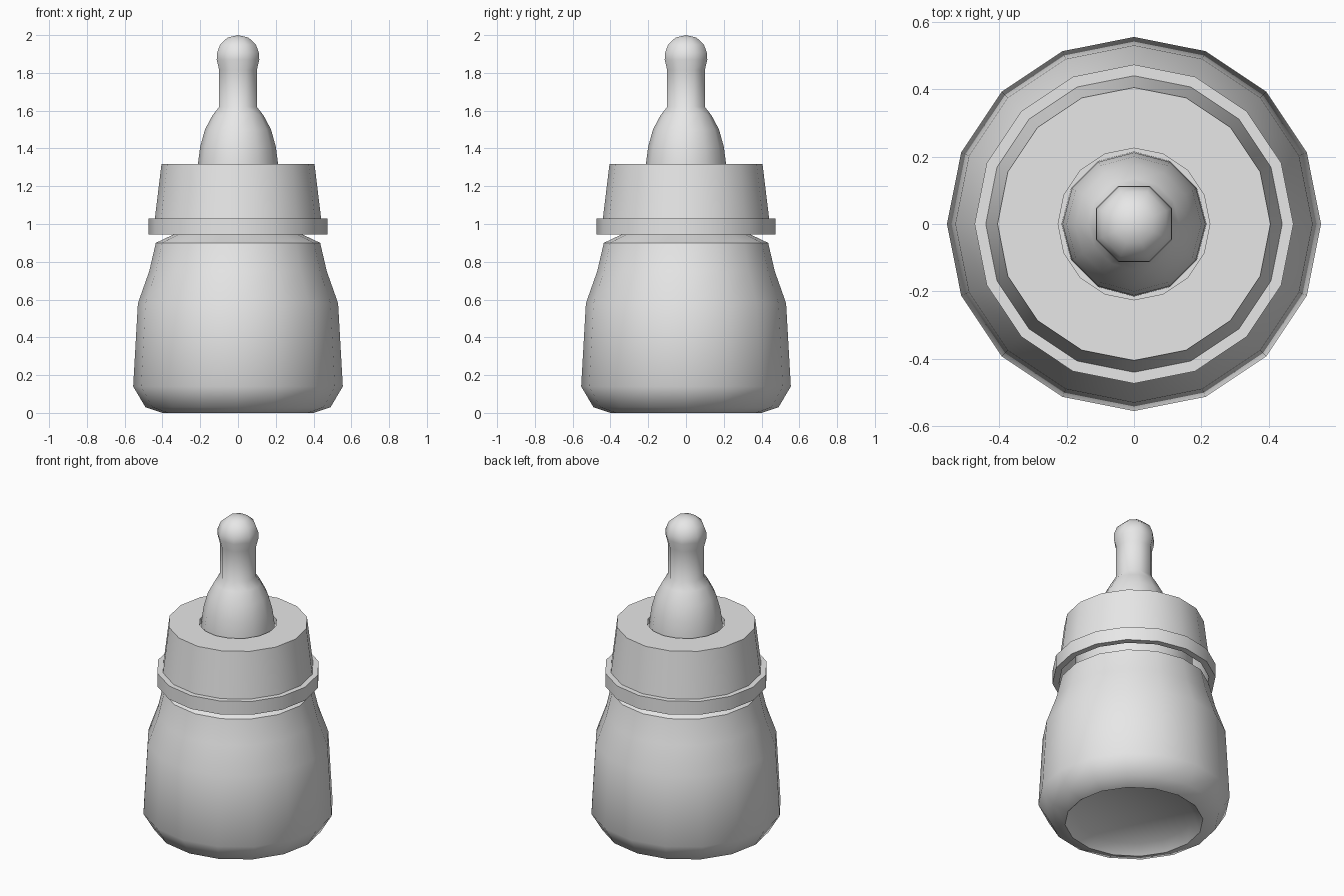
import bpy, bmesh, math

if "Cube" in bpy.data.objects:
    bpy.data.objects.remove(bpy.data.objects["Cube"])

plastic = bpy.data.materials.new("light grey")
plastic.diffuse_color = (0.8, 0.8, 0.8, 1)
plastic.use_nodes = True
plastic.node_tree.nodes["Principled BSDF"].inputs["Base Color"].default_value = plastic.diffuse_color


def make_ring(bm, r, z, n, turn):
    """One ring of vertices with angles; a zero radius gives a single pole."""
    if r == 0:
        return [(0.0, bm.verts.new((0, 0, z)))]
    angles = [turn + 2 * math.pi * i / n for i in range(n)]
    return [(a, bm.verts.new((r * math.cos(a), r * math.sin(a), z))) for a in angles]


def stitch(bm, low, high):
    """Join two rings, which may differ in side count."""
    n, m = len(low), len(high)
    if n == m:
        for i in range(n):
            j = (i + 1) % n
            bm.faces.new((low[i][1], low[j][1], high[j][1], high[i][1]))
        return
    if n == 1 or m == 1:
        ring, pole = (high, low[0][1]) if n == 1 else (low, high[0][1])
        for i in range(len(ring)):
            bm.faces.new((ring[i][1], ring[(i + 1) % len(ring)][1], pole))
        return
    i = j = 0
    full = 2 * math.pi
    while i < n or j < m:
        next_low = low[(i + 1) % n][0] + full * ((i + 1) // n)
        next_high = high[(j + 1) % m][0] + full * ((j + 1) // m)
        a, b = low[i % n][1], high[j % m][1]
        if j >= m or (i < n and next_low <= next_high):
            bm.faces.new((a, low[(i + 1) % n][1], b))
            i += 1
        else:
            bm.faces.new((a, high[(j + 1) % m][1], b))
            j += 1


def lathe(name, sections, angle, closed=False):
    """sections: list of (side count, turn, [(radius, z), ...])"""
    bm = bmesh.new()
    rings = [make_ring(bm, r, z, n, t) for n, t, pts in sections for r, z in pts]
    for low, high in zip(rings, rings[1:]):
        stitch(bm, low, high)
    if closed:
        stitch(bm, rings[-1], rings[0])
    bmesh.ops.recalc_face_normals(bm, faces=bm.faces)
    mesh = bpy.data.meshes.new(name)
    bm.to_mesh(mesh)
    bm.free()
    mesh.materials.append(plastic)
    obj = bpy.data.objects.new(name, mesh)
    bpy.context.collection.objects.link(obj)
    bpy.ops.object.select_all(action='DESELECT')
    obj.select_set(True)
    bpy.context.view_layer.objects.active = obj
    bpy.ops.object.shade_smooth_by_angle(angle=math.radians(angle))
    return obj


# Bottle body with a hollowed underside and a neck inside the cap
lathe("bottle", [(16, 0, [
    (0, 0.06), (0.34, 0.05), (0.40, 0.0), (0.49, 0.03), (0.555, 0.14),
    (0.53, 0.58), (0.47, 0.75), (0.435, 0.90), (0.34, 0.945), (0.34, 1.22),
    (0, 1.22)])], 50)

# Screw cap: tapered collar, wider rim, hole in the top
lathe("screw_cap", [(16, 0, [
    (0.225, 1.318), (0.405, 1.318), (0.44, 1.03), (0.473, 1.03),
    (0.473, 0.945), (0.435, 0.945), (0.38, 1.28), (0.225, 1.28)])], 30, closed=True)

# Teat: twelve-sided dome running into an eight-sided stem and rounded tip
lathe("teat", [
    (12, 0, [(0.215, 1.23), (0.212, 1.32), (0.20, 1.41), (0.175, 1.50), (0.135, 1.575)]),
    (8, math.pi / 8, [(0.108, 1.62), (0.108, 1.815), (0.122, 1.87), (0.12, 1.905),
                      (0.103, 1.95), (0.06, 1.987), (0, 2.0)])], 60)
